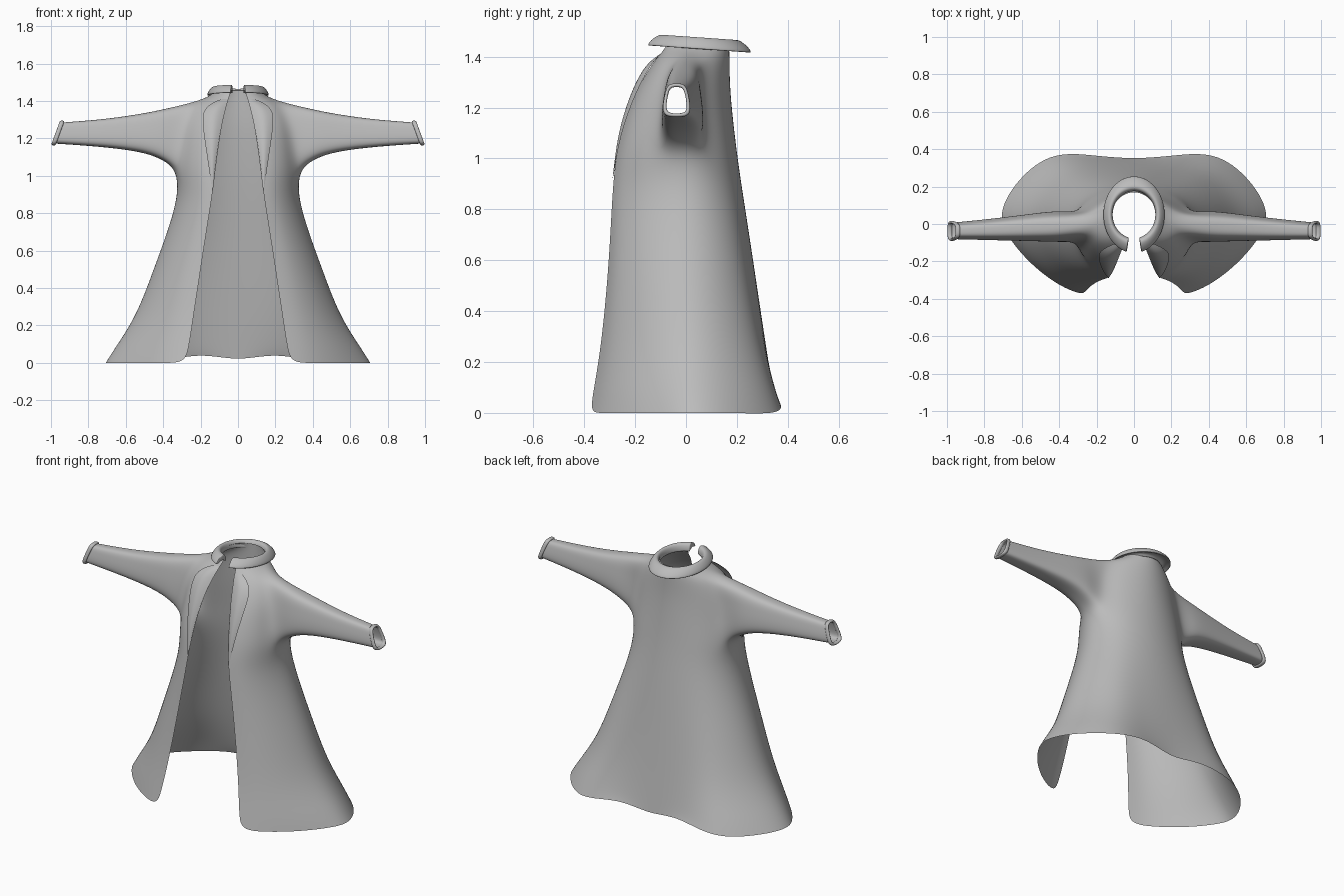
import bpy, bmesh, math

if "Cube" in bpy.data.objects:
    bpy.data.objects.remove(bpy.data.objects["Cube"])

cloth = bpy.data.materials.new("grey cloth")
cloth.diffuse_color = (0.5, 0.5, 0.5, 1)
cloth.use_nodes = True
cloth.node_tree.nodes["Principled BSDF"].inputs["Base Color"].default_value = cloth.diffuse_color


def finish(name, verts, faces, levels=2):
    """Make a half mesh, mirror it over x = 0 and smooth it."""
    me = bpy.data.meshes.new(name)
    bm = bmesh.new()
    vs = [bm.verts.new(v) for v in verts]
    for f in faces:
        bm.faces.new([vs[i] for i in f])
    loose = [v for v in bm.verts if not v.link_faces]
    bmesh.ops.delete(bm, geom=loose, context='VERTS')
    bmesh.ops.recalc_face_normals(bm, faces=bm.faces)
    bm.to_mesh(me)
    bm.free()
    for p in me.polygons:
        p.use_smooth = True
    me.materials.append(cloth)
    ob = bpy.data.objects.new(name, me)
    bpy.context.collection.objects.link(ob)
    ob.modifiers.new("mirror", 'MIRROR')
    sub = ob.modifiers.new("smooth", 'SUBSURF')
    sub.levels = sub.render_levels = levels
    return ob


def bridge(a, b, closed):
    """Quads between two index loops of equal length."""
    n = len(a)
    return [(a[i], a[(i + 1) % n], b[(i + 1) % n], b[i])
            for i in range(n if closed else n - 1)]


# Robe body: each row gives z, front edge x y, side x y, back y,
# front and back roundness, back bulge
ROWS = [
    (1.455, .036, -.070, .118, .053, .172, 1.0, 1.0, 0),
    (1.420, .049, -.092, .165, .030, .174, 1.0, 1.05, 0),
    (1.378, .062, -.128, .255, -.005, .176, 1.05, 1.15, 0),
    (1.280, .085, -.190, .300, -.012, .178, 1.1, 1.15, 0),
    (1.170, .105, -.235, .315, -.012, .188, 1.1, 1.1, 0),
    (1.030, .122, -.272, .335, -.010, .204, 1.1, 1.05, .004),
    (.900, .137, -.287, .325, .000, .222, 1.15, 1.0, .008),
    (.720, .166, -.296, .377, .005, .250, 1.15, 1.02, .018),
    (.500, .200, -.310, .460, .015, .282, 1.15, 1.05, .036),
    (.250, .238, -.335, .555, .030, .317, 1.2, 1.15, .075),
    (.080, .263, -.365, .674, .040, .340, 1.32, 1.28, .130),
    (.000, .285, -.376, .726, .045, .347, 1.4, 1.35, .158),
]
BULGE = {5: .5, 6: 1, 7: .3}
HEM_LIFT = {6: -.006, 7: .058, 8: .005}
NC = 9
verts, faces = [], []
for r, (z, x0, y0, xs, ys, yb, pf, pb, bulge) in enumerate(ROWS):
    for c in range(NC):
        t = math.radians(22.5 * (c % 4 if c < 8 else 4))
        s, k = max(math.sin(t), 0), max(math.cos(t), 0)
        if c < 4:
            x, y = x0 + (xs - x0) * s ** pf, ys + (y0 - ys) * k ** pf
        else:
            x, y = xs * k ** pb, ys + (yb - ys) * s ** pb
        if c == 8:
            x = 0
        y += bulge * BULGE.get(c, 0)
        lift = HEM_LIFT.get(c, 0) if r == len(ROWS) - 1 else 0
        if r == 2 and c == 4:
            lift = .018
        verts.append((x, y, z + lift))
for r in range(len(ROWS) - 1):
    for c in range(NC - 1):
        if not (c in (3, 4) and r in (2, 3, 4)):      # leave the armhole open
            a = r * NC + c
            faces.append((a, a + 1, a + NC + 1, a + NC))

# Sleeve cross-section, matching the ten armhole points
SECTION = [(-.65, .95), (0, 1), (.65, .95), (.85, .33), (1, -.33),
           (.95, -.95), (0, -1), (-.95, -.95), (-1, -.33), (-.85, .33)]


def sleeve_ring(x, tilt, yc, hw, top, bot, grow=0):
    zc, hh = (top + bot) / 2, (top - bot) / 2
    return [(x - tilt * w, yc + v * (hw + grow), zc + w * (hh + grow))
            for v, w in SECTION]


hole = [r * NC + c for r, c in ((2, 3), (2, 4), (2, 5), (3, 5), (4, 5),
                                (5, 5), (5, 4), (5, 3), (4, 3), (3, 3))]
WRIST = (.962, .022, -.037, .045, 1.286, 1.172)
for ring in [(.400, 0, -.013, .086, 1.357, 1.085), (.510, 0, -.016, .078, 1.334, 1.127),
             (.720, .008, -.028, .061, 1.303, 1.155), WRIST]:
    start = len(verts)
    verts += sleeve_ring(*ring)
    new = list(range(start, start + 10))
    faces += bridge(hole, new, True)
    hole = new
finish("robe_body_and_sleeves", verts, faces, 3)

# Cuff: rolled rim round each sleeve end
verts, faces = [], []
for dx, grow in ((-.012, -.005), (-.012, .011), (.015, .011), (.015, -.005)):
    verts += sleeve_ring(WRIST[0] + dx, *WRIST[1:], grow)
loops = [list(range(i * 10, i * 10 + 10)) for i in range(4)]
for i in range(4):
    faces += bridge(loops[i], loops[(i + 1) % 4], True)
finish("cuff", verts, faces)

# Lapel: flap folded outward from the front edge, with a raised middle
LAPEL = [(1.410, .050, -.099, .095, -.100, .004), (1.385, .059, -.124, .150, -.125, .022),
         (1.345, .071, -.152, .190, -.152, .032), (1.260, .089, -.200, .189, -.197, .028),
         (1.100, .113, -.256, .164, -.258, .018), (.920, .134, -.287, .138, -.288, .002)]
verts, faces = [], []
for z, xi, yi, xo, yo, puff in LAPEL:
    verts += [(xi, yi, z), ((xi + xo) / 2, (yi + yo) / 2 - puff, z), (xo, yo, z)]
for r in range(len(LAPEL) - 1):
    faces += bridge([r * 3 + i for i in range(3)], [r * 3 + 3 + i for i in range(3)], False)
finish("lapel", verts, faces)

# Collar: flared band round the neck, open at the front
PROFILE = [(.114, .124, 1.425), (.115, .128, 1.468), (.131, .150, 1.487),
           (.156, .190, 1.462), (.168, .210, 1.437), (.161, .202, 1.431),
           (.147, .177, 1.446), (.127, .142, 1.452)]
n, steps = len(PROFILE), 13
verts, faces = [], [tuple(range(n))]
for i in range(steps + 1):
    a = math.radians(13.5 if i == 0 else 15 + 165 * (i - 1) / (steps - 1))
    for rx, ry, z in PROFILE:
        y = .050 - ry * math.cos(a)
        verts.append((rx * math.sin(a) if i < steps else 0, y, z - .07 * y))
for i in range(steps):
    faces += bridge([i * n + j for j in range(n)], [i * n + n + j for j in range(n)], True)
finish("collar", verts, faces)
